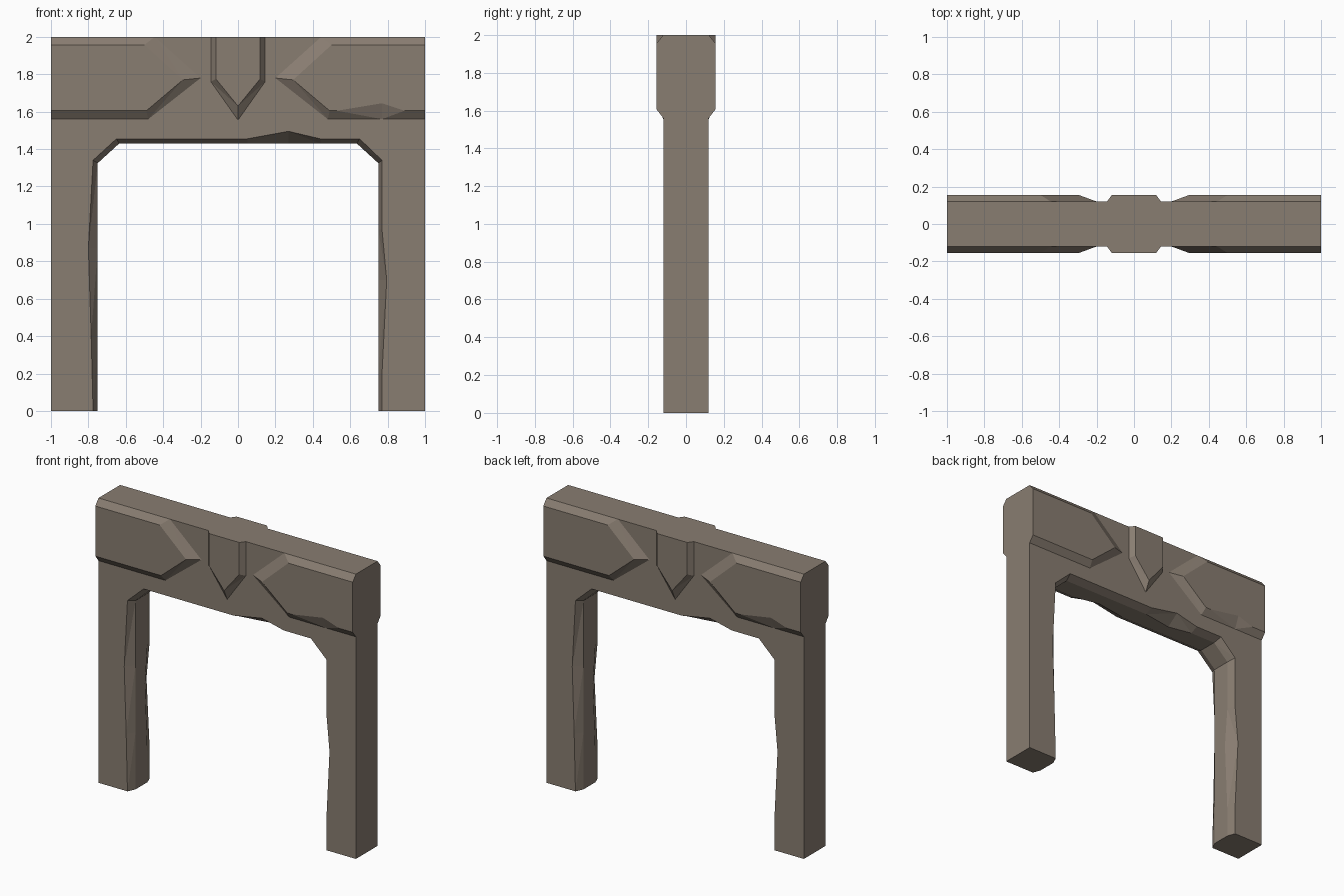
import bpy, bmesh
from mathutils import Matrix

if "Cube" in bpy.data.objects:
    bpy.data.objects.remove(bpy.data.objects["Cube"])

stone = bpy.data.materials.new("grey_brown_stone")
stone.diffuse_color = (0.25, 0.206, 0.166, 1)
stone.use_nodes = True
stone.node_tree.nodes["Principled BSDF"].inputs["Base Color"].default_value = stone.diffuse_color


def ring(points, y):
    """Place an (x, z) outline, or (x, z, y) for shifted points, at depth y."""
    return [(p[0], p[2] if len(p) > 2 else y, p[1]) for p in points]


def loft(name, rings, caps):
    """Skin front rings, then add the back side by a half turn about z."""
    bm = bmesh.new()
    vs = [[bm.verts.new(p) for p in r] for r in rings]
    n = len(vs[0])
    for a, b in zip(vs, vs[1:]):
        for i in range(n):
            j = (i + 1) % n
            bm.faces.new((a[i], a[j], b[j], b[i]))
    for c in caps:
        bm.faces.new(vs[c])
    bm.normal_update()
    bmesh.ops.triangulate(bm, faces=bm.faces[:])
    dup = bmesh.ops.duplicate(bm, geom=bm.verts[:] + bm.edges[:] + bm.faces[:])
    bmesh.ops.rotate(bm, cent=(0, 0, 0), matrix=Matrix.Rotation(3.14159265, 3, 'Z'),
                     verts=[g for g in dup["geom"] if isinstance(g, bmesh.types.BMVert)])
    bmesh.ops.remove_doubles(bm, verts=bm.verts[:], dist=0.0005)
    bmesh.ops.recalc_face_normals(bm, faces=bm.faces[:])
    me = bpy.data.meshes.new(name)
    bm.to_mesh(me)
    bm.free()
    me.materials.append(stone)
    ob = bpy.data.objects.new(name, me)
    bpy.context.collection.objects.link(ob)
    return ob


F, P, C = -0.12, -0.155, -0.065   # frame face, raised face, inner chamfer depth

# Arch frame with a chipped, chamfered opening (heights matched left and right)
outer = [(1, 0), (1, 2), (-1, 2), (-1, 0)]
front = [(-0.775, 0), (-0.785, 0.4), (-0.80, 0.87), (-0.775, 1.34), (-0.65, 1.455),
         (0.05, 1.455), (0.27, 1.495), (0.44, 1.455), (0.65, 1.455), (0.77, 1.34),
         (0.77, 0.97), (0.795, 0.7), (0.77, 0.2), (0.77, 0)]
inner = [(-0.75, 0), (-0.75, 0.4), (-0.75, 0.87), (-0.75, 1.325), (-0.635, 1.43),
         (0.05, 1.43), (0.27, 1.43, -0.03), (0.44, 1.43), (0.635, 1.43), (0.75, 1.325),
         (0.75, 0.97), (0.75, 0.7, -0.04), (0.75, 0.2), (0.75, 0)]
middle = [p[:2] for p in inner]
loft("arch_frame", [ring(front + outer, F), ring(inner + outer, C),
                    ring(middle + outer, 0)], [0])

# Raised arrow-ended lintel panels, the right one chipped on its lower edge
base = [(1, 1.56), (0.48, 1.56), (0.2, 1.78), (0.445, 2), (1, 2)]
face = [(1, 1.605), (0.49, 1.605), (0.295, 1.77), (0.5, 1.957), (1, 1.957)]
flip = lambda pts: [(-x, z) for x, z in pts]
loft("left_panel", [ring(flip(face), P), ring(flip(base), F)], [0, 1])
chip_face = [(1, 1.605), (0.89, 1.605), (0.77, 1.645), (0.53, 1.605)] + face[1:]
chip_base = [(1, 1.56), (0.89, 1.56), (0.77, 1.56), (0.53, 1.56)] + base[1:]
loft("right_panel", [ring(chip_face, P), ring(chip_base, F)], [0, 1])

# Pointed keystone
loft("keystone",
     [ring([(-0.118, 2), (-0.118, 1.775), (0, 1.63), (0.118, 1.775), (0.118, 2)], P),
      ring([(-0.145, 2), (-0.145, 1.76), (0, 1.555), (0.145, 1.76), (0.145, 2)], F)], [0, 1])
